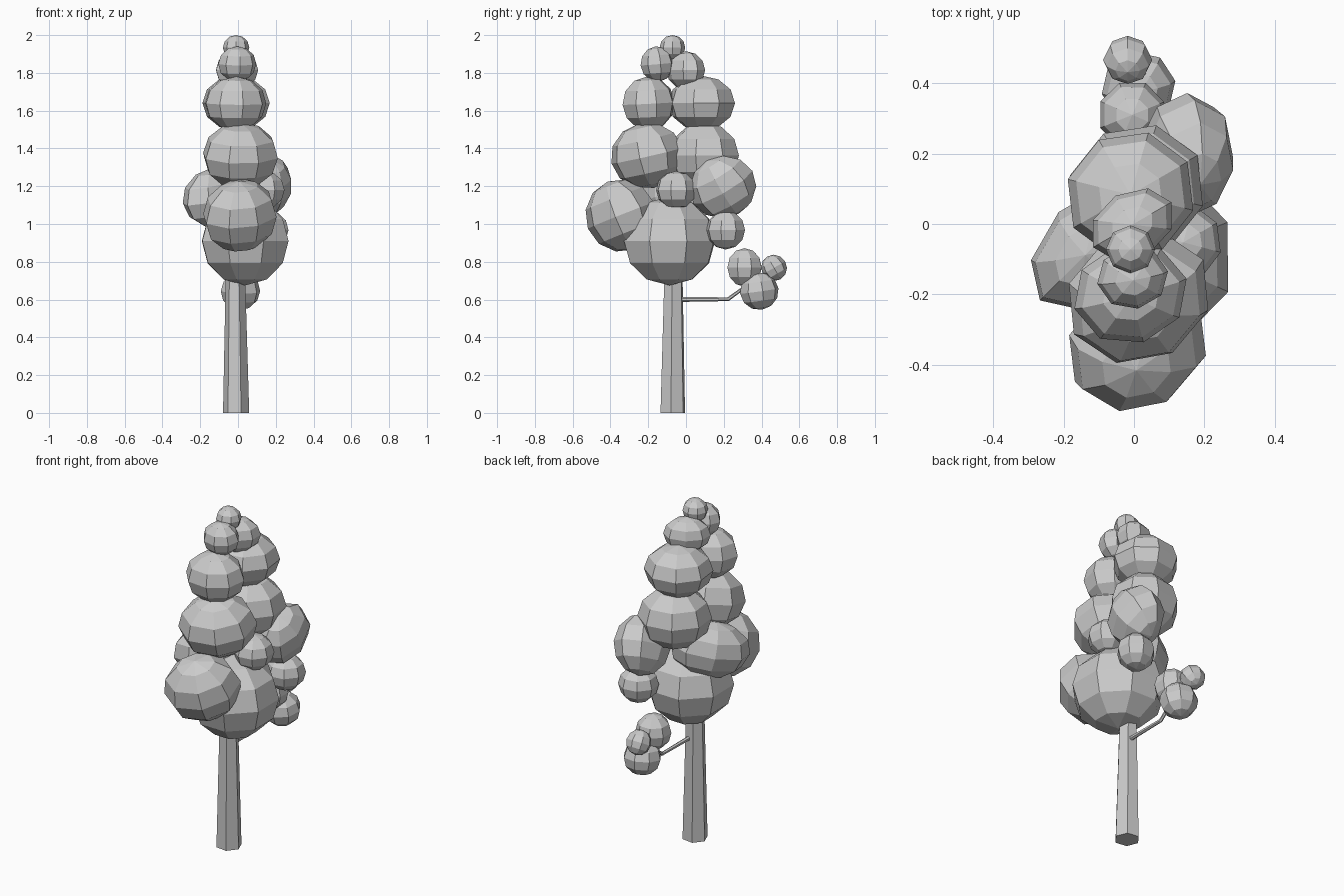
import bpy
from math import radians
from mathutils import Vector


def leaf(name, loc, radii, rot=(0, 0, 0)):
    # low-poly leaf clump: flat-shaded stretched sphere
    bpy.ops.mesh.primitive_uv_sphere_add(segments=8, ring_count=6, radius=1, location=loc,
                                         rotation=[radians(a) for a in rot])
    ob = bpy.context.object
    ob.name = name
    ob.scale = radii
    return ob


def limb(name, a, b, r1, r2, sides=6, twist=0):
    # tapered stick from a to b
    a, b = Vector(a), Vector(b)
    q = (b - a).to_track_quat('Z', 'Y')
    bpy.ops.mesh.primitive_cone_add(vertices=sides, radius1=r1, radius2=r2,
                                    depth=(b - a).length, location=(a + b) / 2,
                                    rotation=q.to_euler())
    ob = bpy.context.object
    ob.name = name
    ob.rotation_euler.rotate_axis('Z', radians(twist))
    return ob


# trunk and side branch
limb("trunk", (-0.01, -0.07, 0), (-0.015, -0.065, 1.0), 0.070, 0.045, 6, 37)
limb("branch_inner", (0, -0.06, 0.6), (0.0, 0.225, 0.602), 0.013, 0.010)
limb("branch_outer", (0.0, 0.22, 0.6), (0.005, 0.33, 0.68), 0.010, 0.008)

# crown, top to bottom
leaf("crown_tip", (-0.01, -0.072, 1.934), (0.07, 0.068, 0.066))
leaf("crown_upper_front", (-0.004, -0.152, 1.847), (0.102, 0.09, 0.094), (5, 0, 10))
leaf("crown_upper_back", (-0.005, -0.002, 1.815), (0.128, 0.095, 0.1), (0, 0, 30))
leaf("crown_high_front", (-0.01, -0.198, 1.638), (0.165, 0.143, 0.143), (3, 0, 15))
leaf("crown_high_back", (-0.01, 0.083, 1.64), (0.187, 0.18, 0.145), (0, 0, 30))
leaf("crown_mid_front", (0.013, -0.207, 1.362), (0.213, 0.19, 0.175), (12, -5, 30))
leaf("crown_mid_back", (0.007, 0.095, 1.363), (0.2, 0.187, 0.175), (0, 0, 30))
leaf("clump_right_small", (0.14, -0.052, 1.18), (0.11, 0.11, 0.1), (0, 0, 30))
leaf("clump_right_back", (0.15, 0.195, 1.195), (0.135, 0.18, 0.168), (30, 15, 0))
leaf("clump_left", (-0.115, -0.065, 1.143), (0.22, 0.14, 0.158), (0, -12, 45))
leaf("clump_back_small", (0.163, 0.21, 0.968), (0.11, 0.104, 0.103), (0, 0, 30))
leaf("crown_low_front", (0.01, -0.345, 1.045), (0.21, 0.182, 0.193), (18, -12, 30))
leaf("crown_base", (0.038, -0.087, 0.91), (0.245, 0.26, 0.235), (0, 0, 22))

# small leaves on the side branch
leaf("branch_leaf_inner", (-0.005, 0.31, 0.77), (0.098, 0.098, 0.102), (0, 0, 22))
leaf("branch_leaf_low", (0.013, 0.388, 0.645), (0.106, 0.104, 0.1), (8, 0, 10))
leaf("branch_leaf_tip", (-0.018, 0.466, 0.768), (0.07, 0.068, 0.07), (30, 0, 0))
